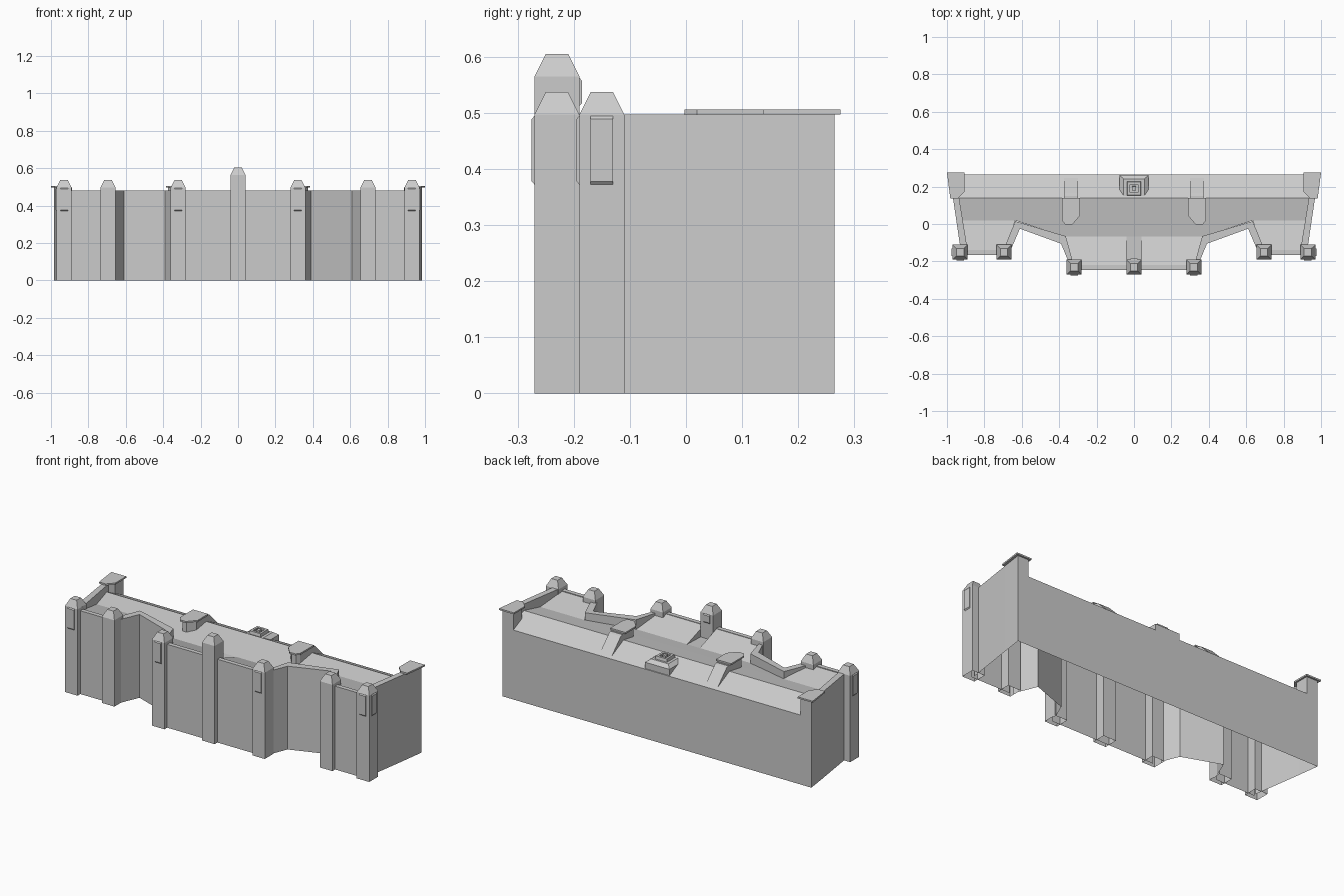
import bpy, bmesh

if "Cube" in bpy.data.objects:
    bpy.data.objects.remove(bpy.data.objects["Cube"])


def make(name, verts, faces, mirror=True):
    """Mesh object, optionally mirrored across x = 0."""
    me = bpy.data.meshes.new(name)
    me.from_pydata(verts, [], faces)
    bm = bmesh.new()
    bm.from_mesh(me)
    bmesh.ops.remove_doubles(bm, verts=bm.verts, dist=1e-5)
    bmesh.ops.recalc_face_normals(bm, faces=bm.faces)
    bm.to_mesh(me)
    bm.free()
    ob = bpy.data.objects.new(name, me)
    bpy.context.collection.objects.link(ob)
    if mirror:
        ob.modifiers.new("mirror", 'MIRROR')
    return ob


def loft(name, rings, bottom=False, mirror=True):
    """Skin a stack of equal-length rings, closing the top."""
    n = len(rings[0])
    verts = [v for r in rings for v in r]
    faces = [(k * n + i, k * n + (i + 1) % n, (k + 1) * n + (i + 1) % n, (k + 1) * n + i)
             for k in range(len(rings) - 1) for i in range(n)]
    faces.append(tuple(range((len(rings) - 1) * n, len(rings) * n)))
    if bottom:
        faces.append(tuple(range(n))[::-1])
    return make(name, verts, faces, mirror)


def rect(x, y, hx, hy, z):
    return [(x - hx, y - hy, z), (x + hx, y - hy, z), (x + hx, y + hy, z), (x - hx, y + hy, z)]


def slab(name, pts, z0, z1, bottom=False):
    return loft(name, [[(x, y, z) for x, y in pts] for z in (z0, z1)], bottom)


def parapet(name, outer, inner, top, low=0.38):
    """Wall to the ground outside, short lip inside."""
    verts, faces = [], []
    for (a, b), (c, d) in zip(outer, inner):
        verts += [(a, b, 0), (a, b, top), (c, d, top), (c, d, low)]
    for i in range(len(outer) - 1):
        for k in range(3):
            p = i * 4 + k
            faces.append((p, p + 1, p + 5, p + 4))
    return make(name, verts, faces)


# Outer walls
parapet("front_center_wall", [(0, -.245), (.33, -.245)], [(0, -.22), (.33, -.22)], .48)
parapet("front_recess_wall",
        [(.355, -.21), (.355, -.19), (.39, -.105), (.61, -.025), (.655, -.13), (.66, -.16)],
        [(.325, -.21), (.33, -.19), (.365, -.065), (.635, .015), (.69, -.12), (.695, -.15)], .48)
parapet("front_bay_wall", [(.68, -.165), (.93, -.165)], [(.68, -.14), (.93, -.14)], .48)
parapet("side_wall", [(.985, .265), (.968, .14), (.925, -.15)],
        [(.945, .265), (.935, .14), (.888, -.15)], .497)
make("back_wall", [(0, .265, 0), (.985, .265, 0), (.985, .265, .40), (0, .265, .40)], [(0, 1, 2, 3)])

# Roof: (y, z, x_min, x_max) strips
strips = {
    "roof_main": [(.265, .40, 0, .985), (.14, .46, 0, .96), (.02, .44, 0, .945)],
    "roof_center": [(.02, .44, 0, .64), (-.068, .425, 0, .365)],
    "roof_center_front": [(-.068, .425, .04, .365), (-.222, .478, .04, .33)],
    "roof_center_notch": [(-.068, .425, 0, .04), (-.222, .42, 0, .04)],
    "roof_bay": [(.02, .44, .635, .945), (-.142, .476, .69, .91)],
}
for name, rows in strips.items():
    verts, faces = [], []
    for y, z, a, b in rows:
        verts += [(a, y, z), (b, y, z)]
    for i in range(len(rows) - 1):
        faces.append((2 * i, 2 * i + 1, 2 * i + 3, 2 * i + 2))
    make(name, verts, faces)
make("roof_notch_side", [(.04, -.068, .425), (.04, -.222, .42), (.04, -.222, .478)], [(0, 1, 2)])

# Pillars with tapered caps
for name, x, y, z in (("center_pillar", 0, -.23, .565), ("inner_pillar", .32, -.23, .497),
                      ("bay_pillar", .695, -.15, .497), ("end_pillar", .93, -.15, .497)):
    loft(name, [rect(x, y, .04, .04, 0), rect(x, y, .04, .04, z),
                rect(x, y, .02, .02, z + .04)], mirror=x > 0)


# Thin raised panels with bevelled edges on the pillars
def panel(name, x, y, dx, dy, z0, z1, mirror=True):
    t = .005
    ax, ay = abs(dy), abs(dx)
    rings = []
    for off, h, i in ((.038, .020, 0), (.04 + t, .020, .008)):
        cx, cy = x + dx * off, y + dy * off
        rings.append([(cx + s * ax * h, cy + s * ay * h, z)
                      for s, z in ((-1, z0 + i), (1, z0 + i), (1, z1 - i), (-1, z1 - i))])
    loft(name, rings, False, mirror)


panel("inner_pillar_front_panel", .32, -.23, 0, -1, .37, .497)
panel("end_pillar_front_panel", .93, -.15, 0, -1, .37, .497)
panel("end_pillar_side_panel", .93, -.15, 1, 0, .37, .497)
panel("center_pillar_back_panel", 0, -.23, 0, 1, .51, .565, False)

# Back corner blocks and their flat caps
slab("corner_block", [(.985, .265), (.915, .265), (.915, .185), (.945, .15), (.968, .15)], .38, .497)
slab("corner_cap", [(1, .275), (.905, .275), (.905, .175), (.94, .137), (.982, .137)],
     .497, .506, True)

# Roof buttresses with caps and a slope to the back wall
slab("buttress_block", [(.375, .15), (.30, .15), (.30, .05), (.335, .01), (.362, .01), (.375, .03)],
     .40, .497)
slab("buttress_cap", [(.385, .14), (.288, .14), (.288, .045), (.33, -.003), (.368, -.003), (.385, .02)],
     .497, .506, True)
make("buttress_slope",
     [(x, y, z) for x in (.30, .375) for y, z in ((.14, .40), (.14, .497), (.165, .49), (.255, .40))],
     [(0, 1, 2, 3), (4, 5, 6, 7), (1, 2, 6, 5), (2, 3, 7, 6)])

# Stepped roof vent with a sunken centre
steps = [(.078, .072, .40), (.078, .072, .438), (.055, .050, .455), (.038, .038, .455),
         (.035, .035, .472), (.022, .022, .472), (.022, .022, .460), (.012, .012, .460),
         (.010, .010, .474)]
loft("roof_vent", [rect(0, .19, a, b, z) for a, b, z in steps], mirror=False)
